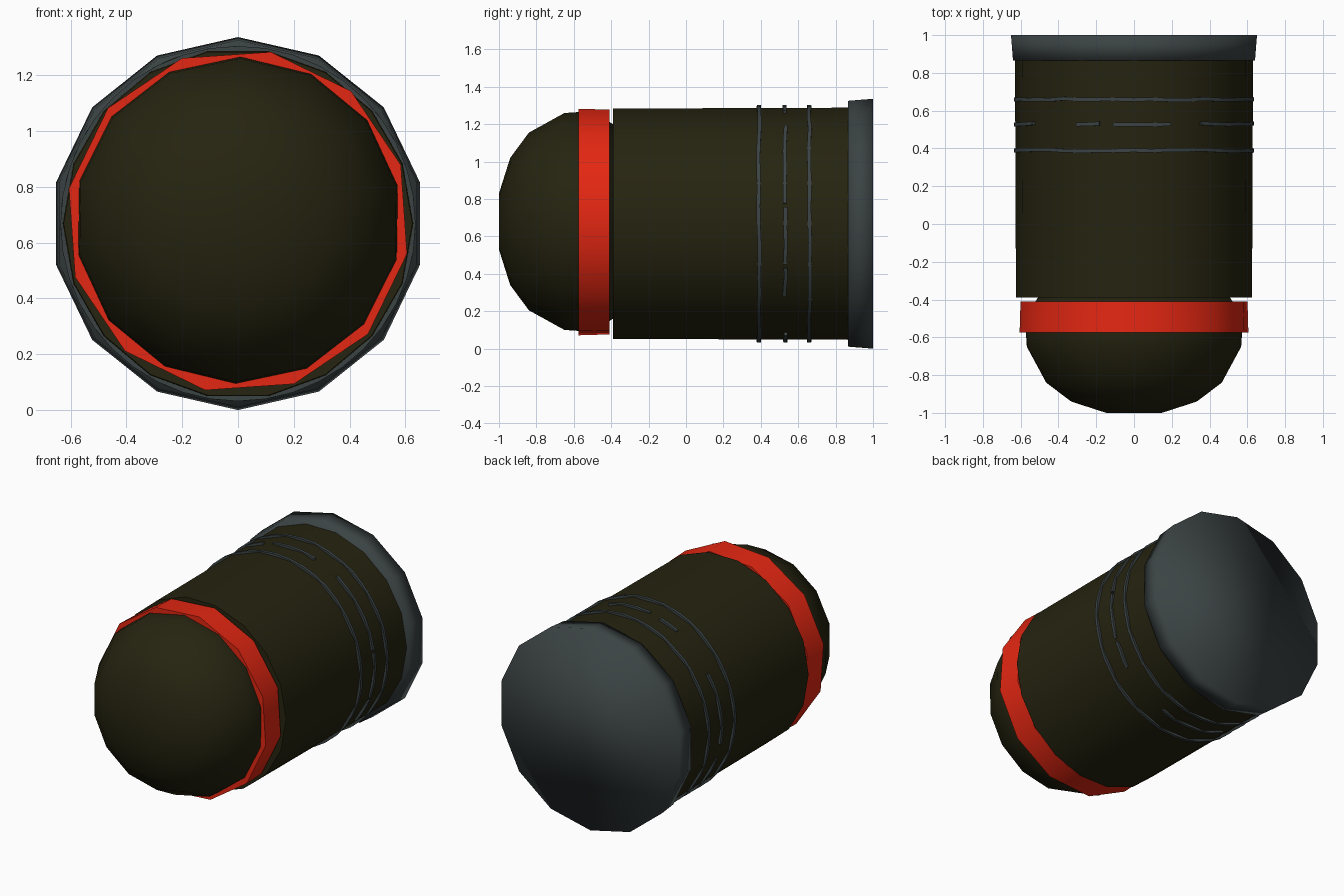
import bpy, bmesh, math, random

random.seed(4)
if "Cube" in bpy.data.objects:
    bpy.data.objects.remove(bpy.data.objects["Cube"], do_unlink=True)

AXIS_Z = 0.668


def material(name, rgb):
    m = bpy.data.materials.new(name)
    m.use_nodes = True
    color = (*rgb, 1)
    m.diffuse_color = color
    bsdf = m.node_tree.nodes["Principled BSDF"]
    bsdf.inputs["Base Color"].default_value = color
    bsdf.inputs["Roughness"].default_value = 0.7
    return m


olive = material("dark olive", (0.019, 0.017, 0.005))
red = material("bright red", (0.78, 0.02, 0.006))
steel = material("blue grey steel", (0.044, 0.056, 0.057))


def finish(name, bm, mat, sharp=None):
    bmesh.ops.recalc_face_normals(bm, faces=bm.faces[:])
    mesh = bpy.data.meshes.new(name)
    bm.to_mesh(mesh)
    bm.free()
    mesh.materials.append(mat)
    obj = bpy.data.objects.new(name, mesh)
    bpy.context.collection.objects.link(obj)
    bpy.ops.object.select_all(action='DESELECT')
    obj.select_set(True)
    bpy.context.view_layer.objects.active = obj
    if sharp:
        bpy.ops.object.shade_smooth_by_angle(angle=math.radians(sharp))
    else:
        bpy.ops.object.shade_smooth()
    return obj


def lathe(name, profile, sides, mat, phase=0, sharp=None, z=AXIS_Z, hollow=False):
    """Turn (y, radius) points around the long axis; cap the ends or join them as a band."""
    bm = bmesh.new()
    loops = []
    for y, r in profile:
        angles = [math.radians(phase) + math.tau * i / sides for i in range(sides)]
        loops.append([bm.verts.new((r * math.cos(a), y, z + r * math.sin(a))) for a in angles])
    pairs = list(zip(loops, loops[1:]))
    if hollow:
        pairs.append((loops[-1], loops[0]))
    else:
        bm.faces.new(loops[0])
        bm.faces.new(loops[-1])
    for a, b in pairs:
        for i in range(sides):
            j = (i + 1) % sides
            bm.faces.new((a[i], a[j], b[j], b[i]))
    return finish(name, bm, mat, sharp)


def wire(name, y, start, end, radius=0.632):
    """Thin, slightly uneven square wire following the shell between two angles."""
    bm = bmesh.new()
    steps = max(3, round((end - start) / 9))
    full = end - start >= 360
    rows = []
    for i in range(steps + (0 if full else 1)):
        a = math.radians(start + (end - start) * i / steps)
        cy = y + random.uniform(-0.004, 0.004)
        rows.append([bm.verts.new(((radius + dr) * math.cos(a), cy + dy,
                                   AXIS_Z + (radius + dr) * math.sin(a)))
                     for dr, dy in ((-.018, -.01), (.004, -.01), (.004, .01), (-.018, .01))])
    pairs = list(zip(rows, rows[1:]))
    if full:
        pairs.append((rows[-1], rows[0]))
    else:
        bm.faces.new(rows[0])
        bm.faces.new(rows[-1])
    for p, q in pairs:
        for k in range(4):
            n = (k + 1) % 4
            bm.faces.new((p[k], p[n], q[n], q[k]))
    finish(name, bm, steel, 40)


# Rounded nose, running under the red band
lathe("nose_dome", [(-1, .15), (-.94, .34), (-.84, .475), (-.65, .58),
                    (-.5, .59), (-.39, .52)], 14, olive, phase=12, z=0.68)

# Red band around the nose
lathe("red_band", [(-.575, .545), (-.575, .617), (-.41, .612), (-.41, .545)], 12, red,
      phase=19, sharp=50, z=0.677, hollow=True)

# Main shell
lathe("shell_body", [(-.39, .625), (.88, .63)], 18, olive, sharp=50)

# Rear cap
lathe("rear_cap", [(.865, .657), (1, .668)], 14, steel, phase=90)

# Two full wires and one broken wire between them
wire("front_wire", 0.39, 0, 360)
wire("rear_wire", 0.66, 0, 360)
for n, (start, end) in enumerate([(-38, -22), (-20, 8), (10, 56), (72, 100), (107, 119),
                                  (148, 190), (200, 235), (245, 290)]):
    wire(f"middle_wire_{n + 1}", 0.53, start, end)
